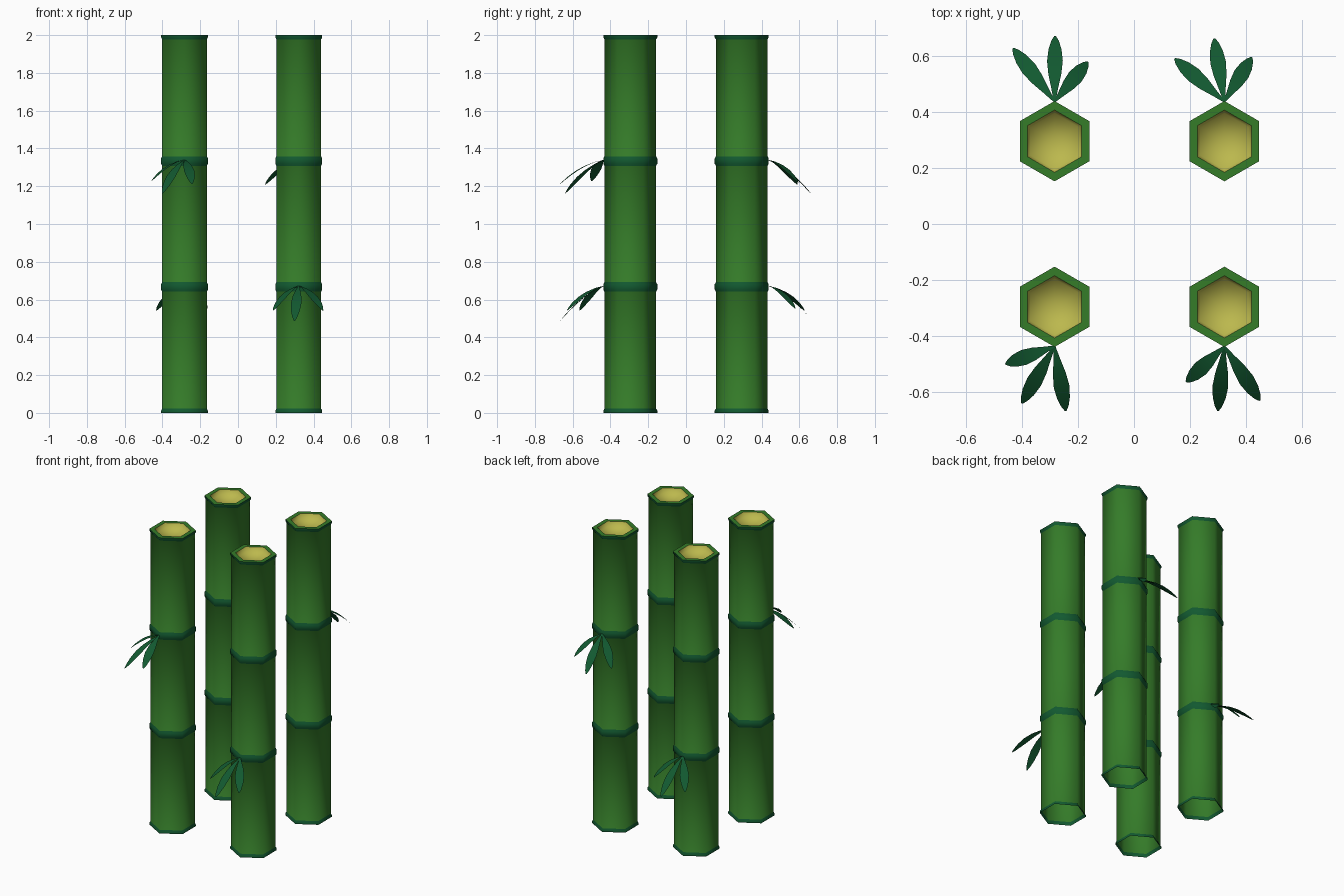
import bpy, bmesh, math
from mathutils import Vector

cube = bpy.data.objects.get("Cube")
if cube:
    bpy.data.objects.remove(cube, do_unlink=True)


def material(name, rgb):
    m = bpy.data.materials.new(name)
    m.use_nodes = True
    m.diffuse_color = (*rgb, 1)
    m.node_tree.nodes["Principled BSDF"].inputs["Base Color"].default_value = (*rgb, 1)
    return m


STALK = material("stalk green", (0.035, 0.2, 0.022))
DARK = material("dark leaf green", (0.006, 0.1, 0.03))
PITH = material("pale yellow pith", (0.5, 0.48, 0.075))


def finish(bm, name, mats, angle=65):
    mesh = bpy.data.meshes.new(name)
    bm.to_mesh(mesh)
    bm.free()
    obj = bpy.data.objects.new(name, mesh)
    bpy.context.collection.objects.link(obj)
    for m in mats:
        mesh.materials.append(m)
    bpy.ops.object.select_all(action='DESELECT')
    obj.select_set(True)
    bpy.context.view_layer.objects.active = obj
    bpy.ops.object.shade_smooth_by_angle(angle=math.radians(angle))
    return obj


def lathe(name, rows, centre, mats, sides=6):
    """Turn (radius, height, material) rows; each row's material colours the band above it."""
    bm = bmesh.new()
    loops = []
    for r, z, _ in rows:
        angles = [math.pi / 2 + math.tau * i / sides for i in range(sides)]
        loops.append([bm.verts.new((centre[0] + r * math.cos(a),
                                    centre[1] + r * math.sin(a), z)) for a in angles])
    for lo, hi, row in zip(loops, loops[1:], rows):
        for i in range(sides):
            j = (i + 1) % sides
            bm.faces.new((lo[i], lo[j], hi[j], hi[i])).material_index = row[2]
    bmesh.ops.remove_doubles(bm, verts=bm.verts, dist=0.0001)
    return finish(bm, name, mats)


BODY_R, RING_R, HOLE_R, HEIGHT = 0.137, 0.143, 0.111, 2.0
NODES = (HEIGHT / 3, HEIGHT * 2 / 3)


def stalk(name, centre):
    # open foot with a half ring, two full rings, half ring and flat rim on top
    rows = [(RING_R, 0, 1), (RING_R, 0.012, 1), (BODY_R, 0.022, 0)]
    for z in NODES:
        rows += [(BODY_R, z - 0.025, 1), (RING_R, z - 0.014, 1),
                 (RING_R, z + 0.014, 1), (BODY_R, z + 0.025, 0)]
    rows += [(BODY_R, HEIGHT - 0.022, 1), (RING_R, HEIGHT - 0.012, 1),
             (RING_R, HEIGHT, 0), (HOLE_R, HEIGHT, 0)]
    lathe(name + "_stalk", rows, centre, [STALK, DARK])
    # shallow hollow in the cut end
    lathe(name + "_pith", [(HOLE_R, HEIGHT, 0), (0.1, HEIGHT - 0.03, 0),
                           (0, HEIGHT - 0.045, 0)], centre, [PITH])


LEAF_SHAPE = ((0, 0.003), (0.2, 0.012), (0.42, 0.023), (0.62, 0.028),
              (0.8, 0.023), (0.93, 0.013), (1, 0.003))


def leaf(name, base, tip):
    # arched flat blade, level across its width
    bm = bmesh.new()
    run = tip - base
    side = Vector((-run.y, run.x, 0)).normalized()
    previous = None
    for t, half in LEAF_SHAPE:
        p = base + run * t + Vector((0, 0, 0.09 * t * (1 - t)))
        pair = [bm.verts.new(p - side * half), bm.verts.new(p + side * half)]
        if previous:
            bm.faces.new((previous[0], pair[0], pair[1], previous[1]))
        previous = pair
    finish(bm, name, [DARK])


# name, centre, leaf node, leaf tips (relative to the leaf base; y points outward)
STALKS = [
    ("front_right", (-0.283, -0.295), NODES[1],
     ((-0.175, 0.063, -0.112), (-0.117, 0.203, -0.177), (0.04, 0.23, -0.127))),
    ("front_left", (0.322, -0.295), NODES[0],
     ((-0.136, 0.127, -0.13), (-0.023, 0.23, -0.185), (0.127, 0.193, -0.13))),
    ("back_right", (-0.283, 0.295), NODES[0],
     ((-0.148, 0.19, -0.13), (0.002, 0.234, -0.185), (0.119, 0.142, -0.12))),
    ("back_left", (0.322, 0.295), NODES[1],
     ((-0.177, 0.153, -0.13), (-0.036, 0.225, -0.178), (0.098, 0.158, -0.12))),
]

for name, centre, node, tips in STALKS:
    stalk(name, centre)
    out = math.copysign(1, centre[1])
    base = Vector((centre[0], centre[1] + out * (RING_R - 0.002), node + 0.006))
    for i, (dx, dy, dz) in enumerate(tips):
        leaf(f"{name}_leaf_{i + 1}", base, base + Vector((dx, dy * out, dz)))
